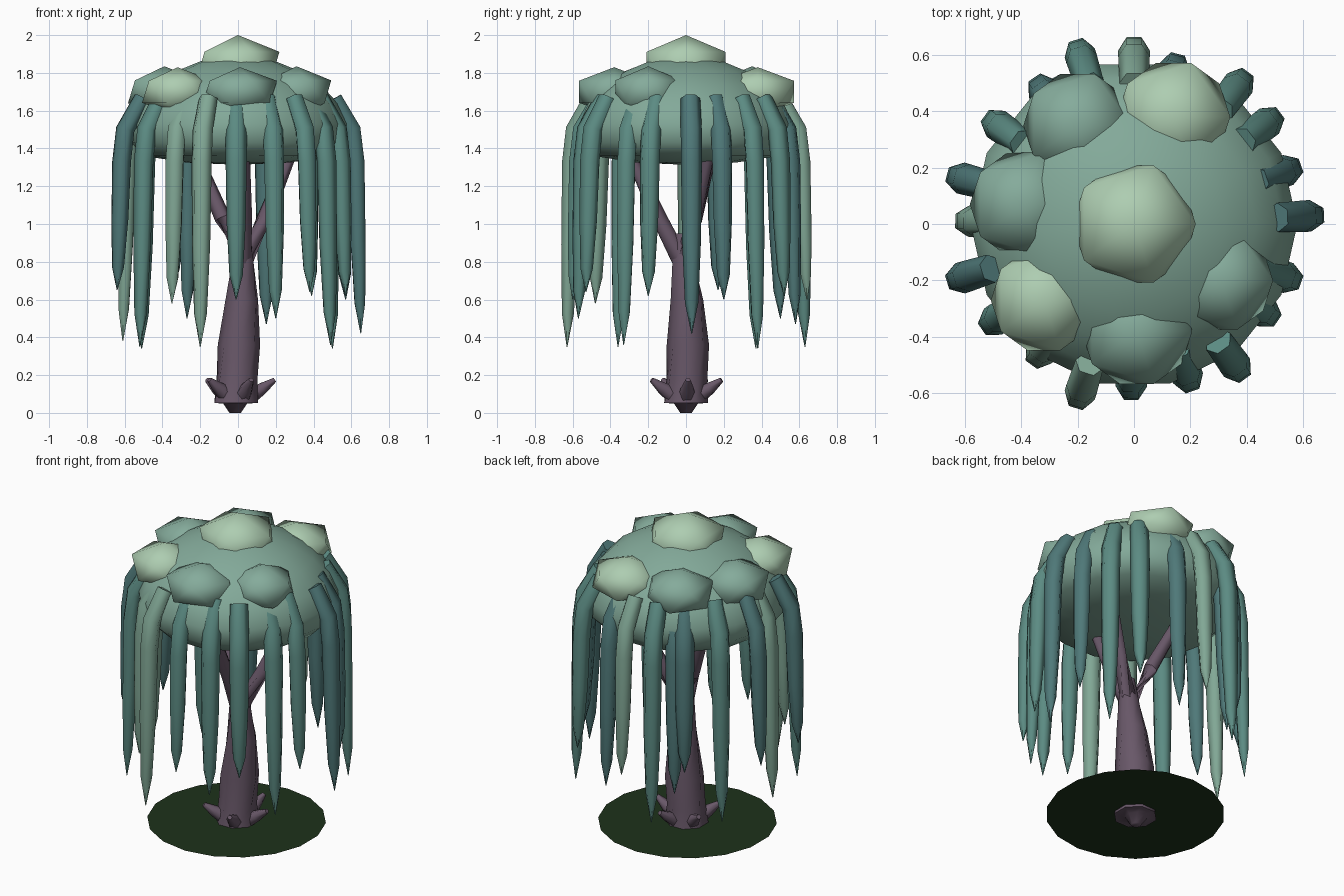
import bpy, bmesh
from math import sin, cos, pi, radians, hypot
from mathutils import Vector

if "Cube" in bpy.data.objects:
    bpy.data.objects.remove(bpy.data.objects["Cube"])


def material(name, rgb):
    m = bpy.data.materials.new(name)
    m.diffuse_color = [(c / 255) ** 2.2 for c in rgb] + [1]
    m.use_nodes = True
    m.node_tree.nodes["Principled BSDF"].inputs["Base Color"].default_value = m.diffuse_color
    return m


BARK = material("bark", (104, 88, 104))
CROWN = material("crown_green", (130, 168, 152))
LIGHT = material("light_green", (172, 204, 176))
MID = material("mid_green", (132, 170, 154))
STRANDS = [material("strand_teal", (92, 138, 130)),
           material("strand_dark", (80, 120, 120)),
           material("strand_pale", (128, 166, 148))]
MOSS = material("moss", (35, 53, 32))


def finish(name, bm, mat, angle=None):
    """Turn a bmesh into a named, shaded object."""
    bmesh.ops.recalc_face_normals(bm, faces=bm.faces)
    me = bpy.data.meshes.new(name)
    bm.to_mesh(me)
    bm.free()
    ob = bpy.data.objects.new(name, me)
    bpy.context.collection.objects.link(ob)
    me.materials.append(mat)
    bpy.ops.object.select_all(action='DESELECT')
    ob.select_set(True)
    bpy.context.view_layer.objects.active = ob
    if angle:
        bpy.ops.object.shade_smooth_by_angle(angle=radians(angle))
    return ob


def tube(name, pts, radii, sides, mat, angle=65, twist=0.0, flat=False, wide=1.0):
    """Loft rings along a path; flat keeps every ring horizontal, wide stretches sideways."""
    bm = bmesh.new()
    pts = [Vector(p) for p in pts]
    rings = []
    for i, (p, r) in enumerate(zip(pts, radii)):
        d = pts[min(i + 1, len(pts) - 1)] - pts[max(i - 1, 0)]
        if flat:
            u, v = Vector((1, 0, 0)), Vector((0, 1, 0))
        else:
            ref = Vector((-p.y, p.x, 0.001)).normalized()
            v = d.cross(ref).normalized()
            u = v.cross(d).normalized() * wide
        ring = []
        for k in range(sides):
            a = 2 * pi * k / sides + twist * i
            ring.append(bm.verts.new(p + r * (cos(a) * u + sin(a) * v)))
        rings.append(ring)
    for a, b in zip(rings, rings[1:]):
        for k in range(sides):
            j = (k + 1) % sides
            bm.faces.new((a[k], a[j], b[j], b[k]))
    bm.faces.new(rings[0])
    bm.faces.new(rings[-1])
    return finish(name, bm, mat, angle)


# Moss disc and its thin inner ring
for name, r, z in (("moss_disc", 0.51, 0.07), ("moss_inner_disc", 0.31, 0.069)):
    bm = bmesh.new()
    bmesh.ops.create_circle(bm, cap_ends=True, segments=18, radius=r)
    bmesh.ops.translate(bm, verts=bm.verts, vec=(-0.01, 0, z))
    finish(name, bm, MOSS)

# Twisted trunk with a small buried root ball
tube("trunk",
     [(-0.015, 0, 0), (-0.015, 0, 0.05), (-0.01, 0, 0.052), (-0.005, 0.005, 0.18),
      (0.005, 0.01, 0.36), (0.02, 0.005, 0.6), (0.025, -0.015, 0.8), (0.025, -0.025, 0.95)],
     [0.03, 0.065, 0.125, 0.11, 0.112, 0.088, 0.062, 0.04],
     8, BARK, 60, twist=0.2, flat=True)

# Three branches into the crown
for i, (x, y) in enumerate([(0.29, 0.13), (-0.24, 0.14), (0.03, -0.31)]):
    tube(f"branch_{i + 1}",
         [(0.02, -0.015, 0.78), (0.02 + x * 0.42, y * 0.42 - 0.01, 1.03), (x, y, 1.4)],
         [0.05, 0.043, 0.032], 6, BARK)

# Short root spurs
for i in range(5):
    a = radians(3 + 72 * i)
    c, s = cos(a), sin(a)
    tube(f"root_spur_{i + 1}",
         [(0.07 * c, 0.07 * s, 0.09), (0.13 * c, 0.13 * s, 0.13), (0.195 * c, 0.195 * s, 0.175)],
         [0.045, 0.035, 0.014], 6, BARK)

# Crown dome
tube("crown",
     [(0, 0, z) for z in (1.315, 1.325, 1.36, 1.43, 1.53, 1.64, 1.74, 1.81, 1.865, 1.89)],
     [0.04, 0.27, 0.5, 0.57, 0.58, 0.53, 0.435, 0.325, 0.19, 0.03],
     14, CROWN, 80, flat=True)

# Leaf clumps: x, y, z, radius, half height, material
clumps = [(0, 0, 1.84, 0.245, 0.16, LIGHT),
          (-0.39, 0.07, 1.70, 0.215, 0.135, MID),
          (-0.2, 0.35, 1.70, 0.215, 0.135, MID),
          (0.14, 0.38, 1.70, 0.225, 0.13, LIGHT),
          (0.31, -0.2, 1.70, 0.205, 0.135, MID),
          (0.01, -0.38, 1.70, 0.22, 0.13, MID),
          (-0.32, -0.27, 1.70, 0.21, 0.13, LIGHT)]
for i, (x, y, z, r, h, mat) in enumerate(clumps):
    bm = bmesh.new()
    bmesh.ops.create_icosphere(bm, subdivisions=1, radius=1)
    bmesh.ops.scale(bm, verts=bm.verts, vec=(r, r, h))
    bmesh.ops.translate(bm, verts=bm.verts, vec=(x, y, z))
    finish(f"leaf_clump_{i + 1}", bm, mat, 100)

# Hanging strands: tip x, tip y, tip z, colour index
strands = [(0.65, 0.03, 0.42, 1), (0.57, 0.2, 0.6, 1), (0.5, 0.38, 0.34, 0),
           (0.39, 0.52, 0.62, 0), (0.15, 0.58, 0.47, 1), (0, 0.64, 0.6, 2),
           (-0.2, 0.63, 0.35, 0), (-0.34, 0.5, 0.65, 1), (-0.51, 0.37, 0.34, 0),
           (-0.64, 0.17, 0.65, 1), (-0.61, 0.01, 0.38, 2), (-0.64, -0.2, 0.65, 1),
           (-0.52, -0.36, 0.35, 0), (-0.35, -0.48, 0.58, 2), (-0.2, -0.63, 0.35, 2),
           (-0.01, -0.6, 0.6, 0), (0.2, -0.57, 0.5, 0), (0.38, -0.53, 0.64, 0),
           (0.57, -0.2, 0.62, 0), (0.49, -0.33, 0.36, 0), (-0.27, 0.5, 0.5, 1)]
for i, (x, y, tip, col) in enumerate(strands):
    r = hypot(x, y)
    c, s = x / r, y / r
    drop = 1.33 - tip
    path = [(r - 0.14, 1.665), (r - 0.045, 1.5), (r - 0.025, 1.33),
            (r - 0.015, 1.33 - drop * 0.45), (r - 0.005, 1.33 - drop * 0.82), (r, tip)]
    tube(f"strand_{i + 1}", [(q * c, q * s, z) for q, z in path],
         [0.046, 0.05, 0.05, 0.045, 0.032, 0.002], 6, STRANDS[col], 70, wide=1.12)
